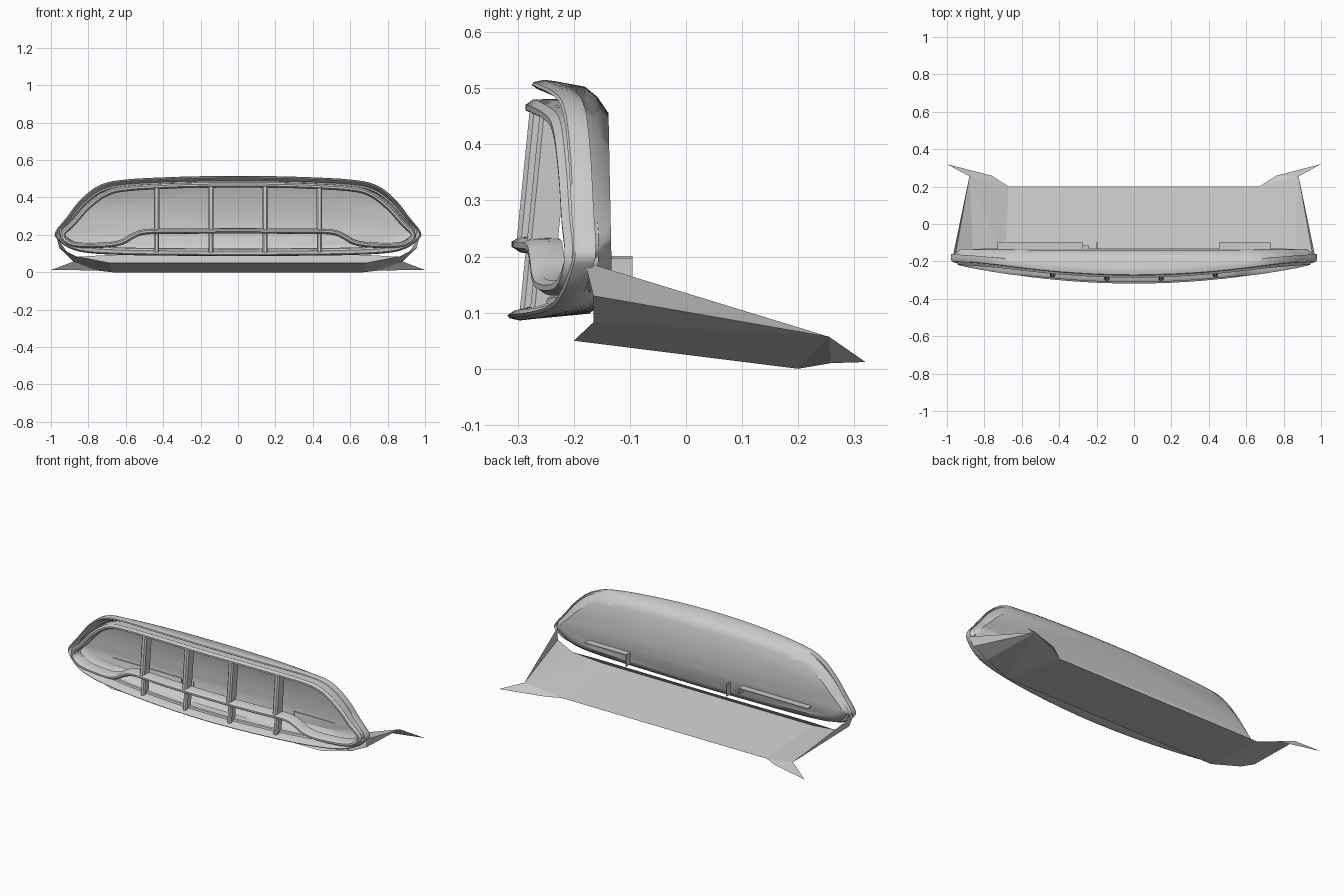
import bpy, bmesh
from mathutils import Vector

if "Cube" in bpy.data.objects:
    bpy.data.objects.remove(bpy.data.objects["Cube"])

ZC = 0.30


def front(x, z):
    # bowed, slightly raked front surface
    return -0.318 + 0.1 * (z - 0.09) + 0.11 * x * x


def finish(name, bm, smooth=True):
    bmesh.ops.recalc_face_normals(bm, faces=bm.faces[:])
    me = bpy.data.meshes.new(name)
    bm.to_mesh(me)
    bm.free()
    ob = bpy.data.objects.new(name, me)
    bpy.context.collection.objects.link(ob)
    if smooth:
        bpy.ops.object.select_all(action='DESELECT')
        ob.select_set(True)
        bpy.context.view_layer.objects.active = ob
        bpy.ops.object.shade_smooth_by_angle(angle=0.6)
    return ob


def outline(half, steps=5):
    # mirror the right half, then smooth the closed loop
    pts = [Vector(p) for p in half]
    pts += [Vector((-p.x, p.y)) for p in reversed(pts[1:-1])]
    n, out = len(pts), []
    for i in range(n):
        a, b, c, d = (pts[(i + k) % n] for k in (-1, 0, 1, 2))
        for s in range(steps):
            t = s / steps
            out.append(0.5 * (2 * b + (c - a) * t + (2 * a - 5 * b + 4 * c - d) * t * t
                              + (3 * b - a - 3 * c + d) * t ** 3))
    return out


def inset_scale(loop, d):
    return [Vector((p.x * (1 - d), ZC + (p.y - ZC) * (1 - d / 0.21))) for p in loop]


def inset_normal(loop, d):
    out, n = [], len(loop)
    for i, p in enumerate(loop):
        t = (loop[(i + 1) % n] - loop[i - 1]).normalized()
        out.append(p + Vector((t.y, -t.x)) * d)
    return out


def loft(bm, rings, close=False):
    rows = [[bm.verts.new(co) for co in r] for r in rings]
    n = len(rows[0])
    pairs = list(zip(rows, rows[1:])) + ([(rows[-1], rows[0])] if close else [])
    for r, q in pairs:
        for i in range(n):
            j = (i + 1) % n
            bm.faces.new((r[i], r[j], q[j], q[i]))
    return rows


# outer frame: rolled lip, outer wall, rounded rear edge and back panel
outer = outline([(0, .515), (.3, .511), (.6, .496), (.74, .466), (.84, .39), (.92, .29),
                 (.977, .215), (.965, .175), (.9, .128), (.8, .103), (.6, .092), (.3, .088), (0, .086)])
bm = bmesh.new()
rings = []
for d, dy in ((.04, .055), (.036, .048), (.026, .045), (.017, .012), (.009, 0), (.004, .004),
              (0, .022), (.002, .04)):
    rings.append([(q.x, front(p.x, p.y) + dy, q.y)
                  for p, q in zip(outer, inset_scale(outer, d))])
for d, y in ((.012, -.172), (.03, -.15), (.058, -.131)):
    rings.append([(q.x, y - .02 * (q.y - .1), q.y) for q in inset_scale(outer, d)])
rows = loft(bm, rings)
bm.faces.new(rows[-1])
finish("outer_frame", bm)

# inner trim ring with the raised centre section along its lower edge
inner = outline([(0, .466), (.3, .463), (.58, .448), (.7, .422), (.8, .35), (.88, .262),
                 (.935, .205), (.915, .165), (.85, .146), (.7, .147), (.62, .162),
                 (.56, .195), (.49, .217), (.3, .220), (0, .222)])
bm = bmesh.new()
loft(bm, [[(q.x, front(p.x, p.y) + dy, q.y) for p, q in zip(inner, inset_normal(inner, d))]
          for d, dy in ((-.015, .055), (-.014, .008), (-.008, 0), (-.005, -.006),
                        (.005, -.006), (.008, 0), (.013, .008), (.014, .055))], True)
finish("inner_trim_ring", bm)


# vertical grille bars, tapered towards the front
def bar(name, x, z0, z1, y0, y1, w):
    bm = bmesh.new()
    loft_rows = []
    for z in (z0, z1):
        y = front(x, z)
        prof = ((-w, y1), (-w, y0 + .008), (-w * .5, y0), (w * .5, y0), (w, y0 + .008), (w, y1))
        loft_rows.append([(x + a, y + b, z) for a, b in prof])
    rows = loft(bm, loft_rows)
    for r in rows:
        bm.faces.new(r)
    finish(name, bm, False)


for i, x in enumerate((-.435, -.145, .145, .435)):
    bar(f"upper_bar_{i}", x, .222, .462, 0, .055, .015)
    bar(f"lower_bar_{i}", x, .105, .215, .018, .06, .013)


# folded splitter tray with side wings
bm = bmesh.new()
P = dict(f0=(0, -.2, .05), fa=(.69, -.2, .05), fb=(.86, -.165, .083), fc=(.955, -.165, .13),
         fd=(.97, -.18, .19), l0=(0, -.155, .09), la=(.69, -.155, .092),
         r0=(0, .2, 0), ra=(.67, .2, 0), rb=(.76, .258, .01), rc=(.88, .255, .057),
         tip=(1, .32, .012))
for s in (1, -1):
    v = {k: bm.verts.new((c[0] * s, c[1], c[2])) for k, c in P.items()}
    for f in ("f0 fa ra r0", "fa fb rc", "fa rc ra", "ra rc rb", "rb rc tip",
              "fb fc rc", "fc fd rc", "f0 l0 la fa", "fa la fb"):
        bm.faces.new([v[k] for k in f.split()])
bmesh.ops.remove_doubles(bm, verts=bm.verts[:], dist=.0005)
finish("splitter_tray", bm, False)


# rear mounting tabs
def box(name, x0, x1, y0, y1, z0, z1):
    bm = bmesh.new()
    bmesh.ops.create_cube(bm, size=1)
    for v in bm.verts:
        v.co = ((x0 + x1) / 2 + v.co.x * (x1 - x0), (y0 + y1) / 2 + v.co.y * (y1 - y0),
                (z0 + z1) / 2 + v.co.z * (z1 - z0))
    finish(name, bm, False)


box("rear_shelf_left", -.73, -.28, -.137, -.095, .196, .201)
box("rear_shelf_right", .46, .73, -.137, -.095, .196, .201)
box("rear_tab_right", .458, .463, -.137, -.095, .13, .2)
box("rear_tab_left", -.2, -.195, -.137, -.095, .13, .2)
box("rear_hook_wall", -.28, -.275, -.137, -.095, .165, .2)
box("rear_hook_base", -.28, -.24, -.137, -.115, .165, .17)
